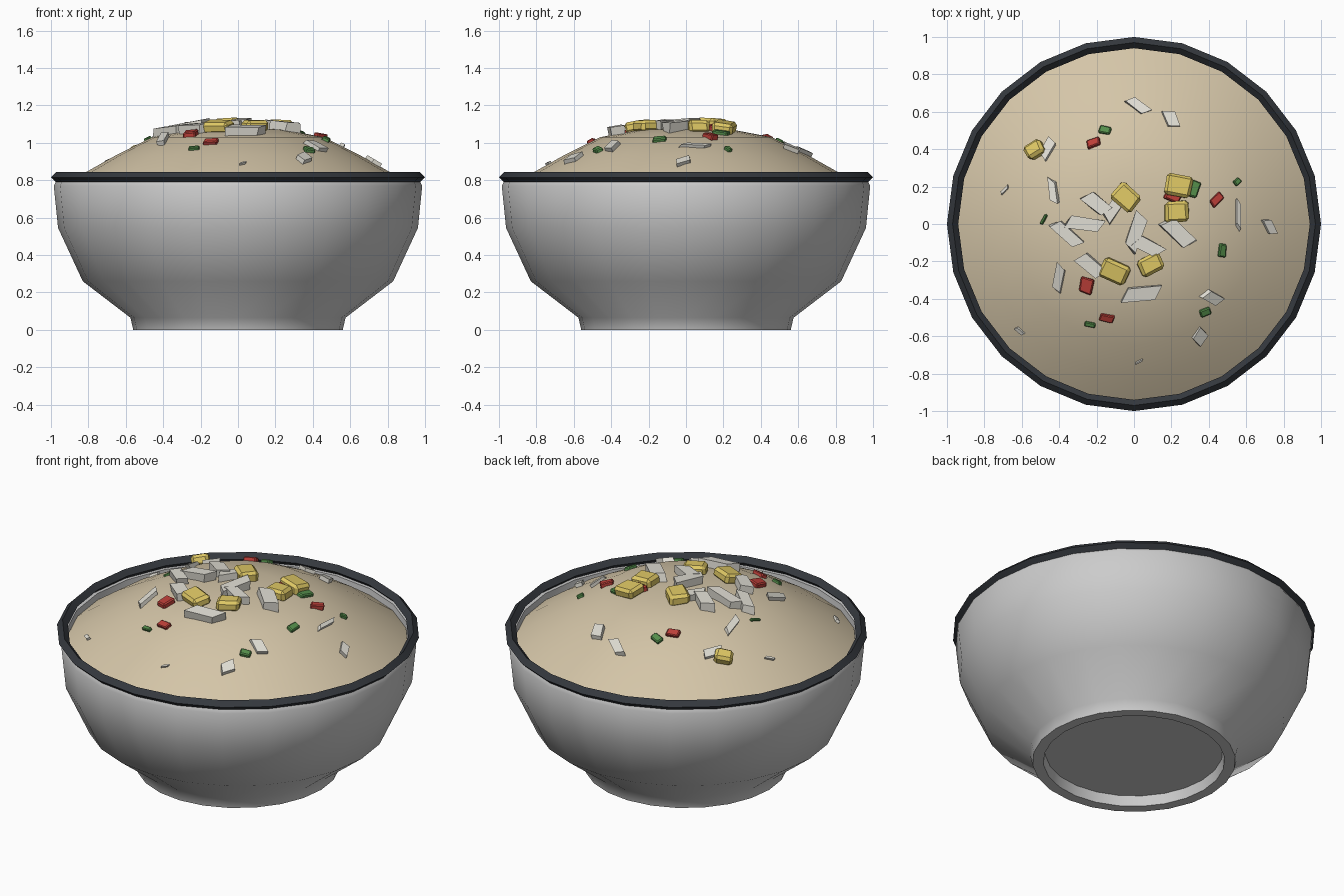
import bpy, bmesh, math, random
from mathutils import Matrix, Vector

if "Cube" in bpy.data.objects:
    bpy.data.objects.remove(bpy.data.objects["Cube"])

random.seed(4)
SIDES = 24


def material(name, rgb):
    m = bpy.data.materials.new(name)
    m.diffuse_color = (*rgb, 1)
    m.use_nodes = True
    m.node_tree.nodes["Principled BSDF"].inputs["Base Color"].default_value = m.diffuse_color
    return m


def finish(bm, name, mat=None, smooth=None):
    bmesh.ops.recalc_face_normals(bm, faces=bm.faces)
    me = bpy.data.meshes.new(name)
    bm.to_mesh(me)
    bm.free()
    ob = bpy.data.objects.new(name, me)
    bpy.context.collection.objects.link(ob)
    if mat:
        me.materials.append(mat)
    if smooth:
        bpy.ops.object.select_all(action='DESELECT')
        ob.select_set(True)
        bpy.context.view_layer.objects.active = ob
        bpy.ops.object.shade_smooth_by_angle(angle=math.radians(smooth))
    return ob


def lathe(name, profile, closed=False, mat=None, smooth=30):
    bm = bmesh.new()
    vs = [bm.verts.new((r, 0, z)) for r, z in profile]
    pairs = list(zip(vs, vs[1:])) + ([(vs[-1], vs[0])] if closed else [])
    edges = [bm.edges.new(p) for p in pairs]
    bmesh.ops.spin(bm, geom=vs + edges, cent=(0, 0, 0), axis=(0, 0, 1),
                   angle=math.tau, steps=SIDES, use_merge=True)
    bmesh.ops.remove_doubles(bm, verts=bm.verts, dist=1e-4)
    return finish(bm, name, mat, smooth)


# Bowl with foot ring, recessed base and inner wall
lathe("bowl", [(0, 0.06), (0.49, 0.06), (0.50, 0), (0.56, 0), (0.575, 0.065),
               (0.83, 0.26), (0.962, 0.545), (0.985, 0.77), (0.975, 0.79),
               (0.945, 0.79), (0.925, 0.55), (0.79, 0.29), (0.54, 0.12), (0, 0.10)],
      smooth=50)

# Dark rim band, diamond section
lathe("rim", [(1.0, 0.815), (0.97, 0.845), (0.94, 0.815), (0.97, 0.785)],
      closed=True, mat=material("dark_glaze", (0.035, 0.04, 0.048)))

# Mounded filling
MOUND = [(0, 1.085), (0.25, 1.07), (0.46, 1.03), (0.65, 0.935), (0.81, 0.845), (0.94, 0.755)]
lathe("filling", MOUND, mat=material("tan", (0.66, 0.56, 0.39)), smooth=50)


def surface(x, y):
    """Point and normal of the mound at x, y."""
    r = math.hypot(x, y)
    for (r0, z0), (r1, z1) in zip(MOUND, MOUND[1:]):
        if r <= r1:
            s = (z1 - z0) / (r1 - r0)
            n = Vector((-s * x / max(r, 1e-6), -s * y / max(r, 1e-6), 1)).normalized()
            return Vector((x, y, z0 + s * (r - r0))), n


def scatter(name, rgb, pieces, thick, lift, shear, bevel):
    """Chunks lying on the mound: x, y, length, width, turn in degrees."""
    bm = bmesh.new()
    for x, y, length, width, turn in pieces:
        p, n = surface(x, y)
        t = thick * min(1, 0.35 + width * 9)
        b = bmesh.new()
        bmesh.ops.create_cube(b, size=1)
        for v in b.verts:
            v.co.x += shear * v.co.y + 0.3 * shear * v.co.z
            v.co += Vector([random.uniform(-0.06, 0.06) for _ in range(3)])
            v.co = Vector((v.co.x * length, v.co.y * width, v.co.z * t))
        if bevel:
            bmesh.ops.bevel(b, geom=b.edges[:], offset=bevel * min(width, t),
                            segments=1, affect='EDGES')
        rot = Vector((0, 0, 1)).rotation_difference(n).to_matrix().to_4x4()
        b.transform(Matrix.Translation(p + n * lift * t) @ rot
                    @ Matrix.Rotation(math.radians(turn), 4, 'Z'))
        tmp = bpy.data.meshes.new("tmp")
        b.to_mesh(tmp)
        b.free()
        bm.from_mesh(tmp)
        bpy.data.meshes.remove(tmp)
    finish(bm, name, material(name + "_colour", rgb))


# White slivers: a thick heap in the middle, half-sunk ones around it
WHITE = (0.74, 0.72, 0.65)
scatter("white_slivers_centre", WHITE, [
    (-0.20, 0.11, 0.13, 0.07, -40), (-0.11, 0.08, 0.14, 0.06, 55),
    (-0.26, 0.00, 0.18, 0.07, -8), (-0.36, -0.05, 0.16, 0.06, -40),
    (0.01, -0.04, 0.18, 0.07, 70), (0.075, -0.12, 0.14, 0.07, -30),
    (0.23, -0.045, 0.17, 0.08, -45), (-0.23, -0.22, 0.14, 0.07, -40),
    (0.04, -0.37, 0.18, 0.07, 5)], 0.06, 0.25, 0.2, 0)
scatter("white_slivers_outer", WHITE, [
    (0.02, 0.63, 0.11, 0.05, -40), (0.195, 0.56, 0.09, 0.06, -70),
    (-0.46, 0.40, 0.10, 0.05, 60), (-0.43, 0.18, 0.12, 0.04, -80),
    (-0.40, -0.29, 0.13, 0.05, 75), (0.415, -0.39, 0.10, 0.06, -30),
    (0.35, -0.60, 0.075, 0.06, 60), (0.555, 0.045, 0.13, 0.025, 88),
    (0.72, -0.015, 0.08, 0.045, -60), (-0.61, -0.57, 0.05, 0.02, -40),
    (-0.69, 0.18, 0.05, 0.015, 40), (0.025, -0.735, 0.04, 0.01, 30)],
    0.04, 0.1, 0.25, 0)

# Yellow kernels
scatter("yellow_kernels", (0.74, 0.58, 0.13), [
    (-0.04, 0.14, 0.14, 0.11, -40), (0.235, 0.20, 0.14, 0.11, -10),
    (0.23, 0.065, 0.13, 0.11, 5), (0.09, -0.215, 0.13, 0.10, 25),
    (-0.10, -0.25, 0.15, 0.11, -25), (-0.52, 0.39, 0.10, 0.08, 30)],
    0.065, 0.3, 0, 0.25)

# Red and green bits
scatter("red_bits", (0.50, 0.05, 0.04), [
    (-0.215, 0.43, 0.07, 0.045, 20), (0.21, 0.155, 0.08, 0.07, -20),
    (0.44, 0.13, 0.075, 0.045, 45), (-0.255, -0.33, 0.08, 0.07, 80),
    (-0.145, -0.50, 0.07, 0.04, -10)], 0.045, 0.1, 0.1, 0.15)
scatter("green_bits", (0.09, 0.27, 0.07), [
    (-0.155, 0.50, 0.06, 0.04, -15), (0.32, 0.185, 0.09, 0.05, 70),
    (0.55, 0.225, 0.04, 0.03, 40), (-0.48, 0.025, 0.06, 0.015, 60),
    (0.47, -0.14, 0.07, 0.04, 85), (0.38, -0.47, 0.06, 0.04, 20),
    (-0.235, -0.535, 0.06, 0.025, -10)], 0.04, 0.1, 0, 0.2)
